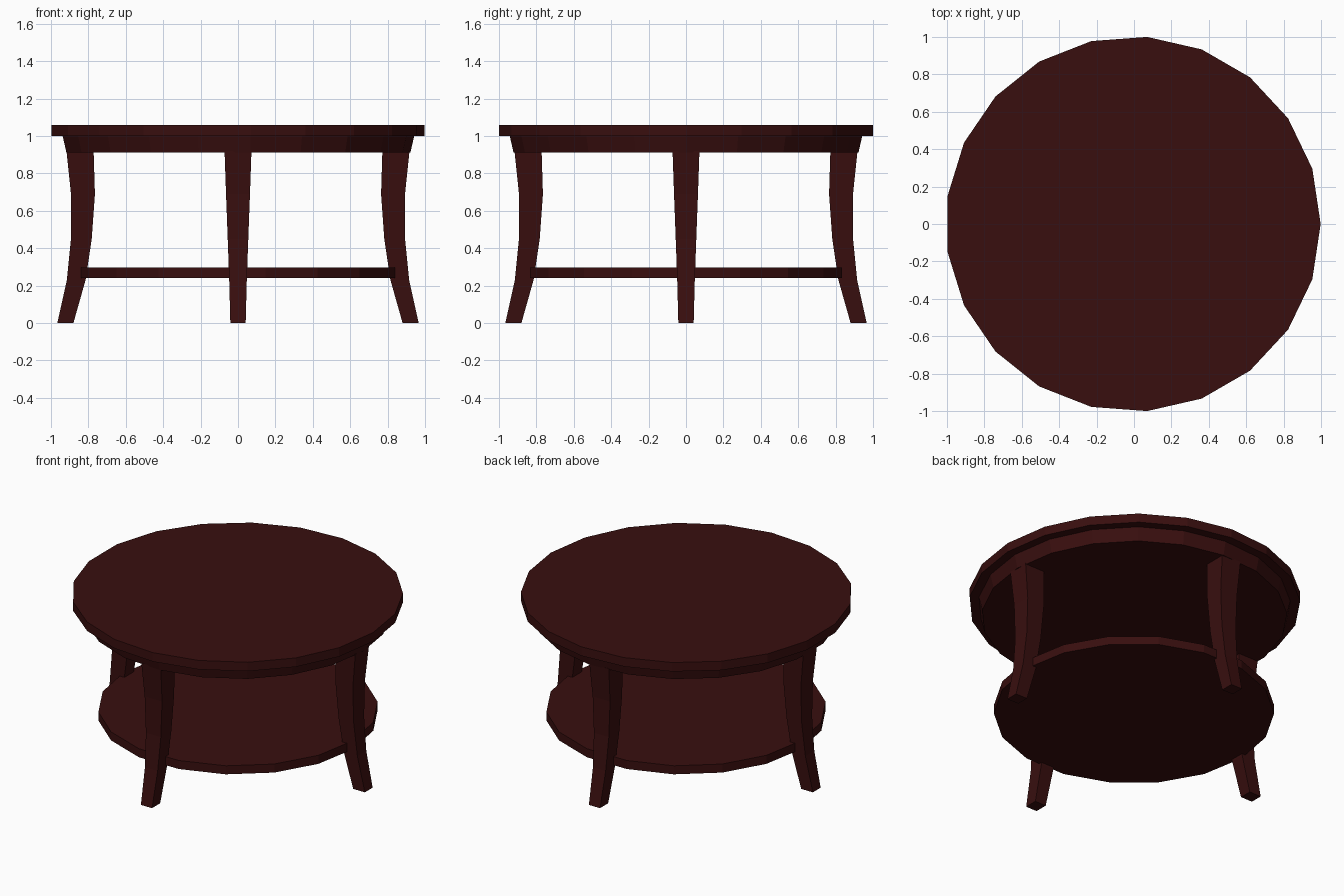
import bpy, bmesh, math

if "Cube" in bpy.data.objects:
    bpy.data.objects.remove(bpy.data.objects["Cube"])

wood = bpy.data.materials.new("dark_red_wood")
wood.diffuse_color = (0.04, 0.0045, 0.0045, 1)
wood.use_nodes = True
wood.node_tree.nodes["Principled BSDF"].inputs["Base Color"].default_value = wood.diffuse_color


def loft(name, rings):
    """Skin equal-length point rings, bottom to top, and cap both ends."""
    bm = bmesh.new()
    loops = [[bm.verts.new(p) for p in ring] for ring in rings]
    n = len(loops[0])
    for low, high in zip(loops, loops[1:]):
        for i in range(n):
            j = (i + 1) % n
            bm.faces.new((low[i], low[j], high[j], high[i]))
    bm.faces.new(loops[0][::-1])
    bm.faces.new(loops[-1])
    bmesh.ops.recalc_face_normals(bm, faces=bm.faces)
    mesh = bpy.data.meshes.new(name)
    bm.to_mesh(mesh)
    bm.free()
    mesh.materials.append(wood)
    obj = bpy.data.objects.new(name, mesh)
    bpy.context.collection.objects.link(obj)
    return obj


def disc(name, sides, levels, cx=0.0):
    """Faceted disc from (radius, z) levels."""
    return loft(name, [[(cx + r * math.cos(math.tau * i / sides),
                         r * math.sin(math.tau * i / sides), z)
                        for i in range(sides)] for r, z in levels])


# Round top, tapered apron beneath it, and lower shelf
disc("table_top", 21, [(1.003, 1.0), (1.003, 1.06)], -0.005)
disc("apron", 21, [(0.925, 0.913), (0.945, 1.0)], -0.003)
disc("lower_shelf", 18, [(0.848, 0.24), (0.848, 0.297)])

# Curved, tapered legs: (z, inner radius, outer radius, half width)
profile = [(0.0, 0.88, 0.966, 0.041),
           (0.23, 0.815, 0.915, 0.047),
           (0.45, 0.782, 0.893, 0.055),
           (0.69, 0.765, 0.893, 0.064),
           (0.92, 0.772, 0.917, 0.072)]
for k, side in enumerate(("right", "back", "left", "front")):
    leg = loft(side + "_leg", [[(a, -w, z), (b, -w, z), (b, w, z), (a, w, z)]
                               for z, a, b, w in profile])
    leg.rotation_euler.z = k * math.pi / 2
